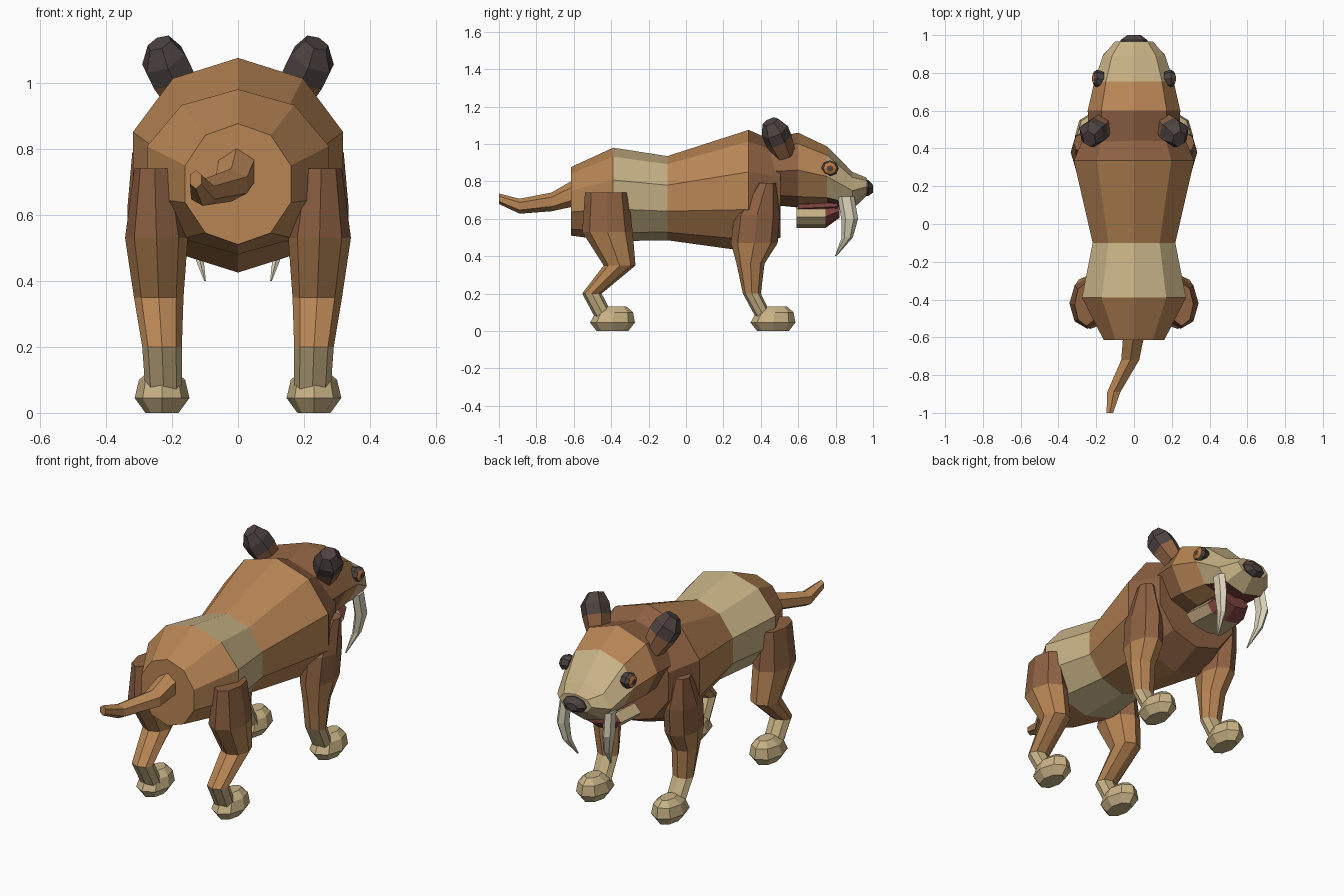
import bpy, bmesh, math
from mathutils import Vector

cube = bpy.data.objects.get("Cube")
if cube:
    bpy.data.objects.remove(cube)


def make_material(name, r, g, b):
    m = bpy.data.materials.new(name)
    m.use_nodes = True
    m.diffuse_color = (r, g, b, 1)
    m.node_tree.nodes["Principled BSDF"].inputs["Base Color"].default_value = (r, g, b, 1)
    return m


BROWN = make_material("brown fur", 0.48, 0.235, 0.09)
DARK = make_material("reddish brown fur", 0.27, 0.12, 0.055)
TAN = make_material("tan fur", 0.58, 0.45, 0.24)
BLACK = make_material("dark tips", 0.075, 0.056, 0.052)
IVORY = make_material("ivory", 0.70, 0.64, 0.48)
RED = make_material("mouth red", 0.20, 0.055, 0.05)
AMBER = make_material("amber", 0.55, 0.20, 0.04)

AXES = {"x": (Vector((0, 1, 0)), Vector((0, 0, 1))),
        "y": (Vector((1, 0, 0)), Vector((0, 0, 1))),
        "z": (Vector((1, 0, 0)), Vector((0, 1, 0)))}


def loft(name, rings, sides, axis, mats, mirror=False, belly=None):
    """Skin rings of (x, y, z, radius u, radius v); mats holds one colour per segment."""
    u, v = AXES[axis] if isinstance(axis, str) else axis
    bm = bmesh.new()
    loops = []
    for x, y, z, ru, rv in rings:
        loop = []
        for i in range(sides):
            a = math.tau * i / sides
            loop.append(bm.verts.new(Vector((x, y, z)) + u * ru * math.sin(a) + v * rv * math.cos(a)))
        loops.append(loop)
    slots = list(dict.fromkeys(mats + ([belly[0]] if belly else [])))
    for k, mat in enumerate(mats):
        for i in range(sides):
            j = (i + 1) % sides
            f = bm.faces.new((loops[k][i], loops[k][j], loops[k + 1][j], loops[k + 1][i]))
            f.material_index = slots.index(mat)
    bm.faces.new(loops[0]).material_index = slots.index(mats[0])
    bm.faces.new(loops[-1]).material_index = slots.index(mats[-1])
    bmesh.ops.recalc_face_normals(bm, faces=bm.faces)
    # underside colour beyond a given y
    if belly:
        for f in bm.faces:
            if f.normal.z < -0.75 and f.calc_center_median().y > belly[1]:
                f.material_index = slots.index(belly[0])
    sign_names = [(1, "left_"), (-1, "right_")] if mirror else [(1, "")]
    for sign, prefix in sign_names:
        copy = bm.copy()
        if sign < 0:
            for vert in copy.verts:
                vert.co.x *= -1
            bmesh.ops.reverse_faces(copy, faces=copy.faces)
        mesh = bpy.data.meshes.new(prefix + name)
        copy.to_mesh(mesh)
        copy.free()
        for m in slots:
            mesh.materials.append(m)
        bpy.context.collection.objects.link(bpy.data.objects.new(prefix + name, mesh))
    bm.free()


# Torso: ten-sided barrel with a tan saddle band
loft("torso", [(0, -.615, .693, .168, .183), (0, -.39, .73, .29, .25),
               (0, -.10, .71, .23, .225), (0, .335, .75, .335, .325),
               (0, .505, .75, .26, .25)], 10, "y", [BROWN, TAN, BROWN, DARK])

# Tail sweeping back and to the side
loft("tail", [(0, -.58, .745, .065, .075), (-.02, -.72, .69, .055, .05),
              (-.107, -.89, .667, .04, .04), (-.128, -1, .707, .02, .028)],
     6, "y", [BROWN] * 3)

# Head, muzzle and nose
loft("head", [(0, .40, .85, .24, .17), (0, .60, .86, .245, .20),
              (0, .755, .826, .21, .16), (0, .89, .75, .165, .10),
              (0, .967, .772, .10, .047)], 8, "y",
     [DARK, BROWN, TAN, TAN], belly=(RED, .7))
loft("nose", [(0, .94, .765, .075, .045), (0, .975, .765, .07, .043),
              (0, 1.0, .76, .035, .02)], 8, "y", [BLACK] * 2)

# Lower jaw with a red mouth
loft("lower_jaw", [(0, .59, .61, .14, .06), (0, .745, .61, .125, .06),
                   (0, .82, .64, .09, .035)], 8, "y", [TAN, RED])
loft("mouth_lining", [(0, .60, .655, .10, .03), (0, .81, .665, .085, .03)], 8, "y", [RED])

# Sabre teeth
loft("sabre_tooth", [(.135, .855, .72, .025, .045), (.14, .875, .60, .027, .045),
                     (.125, .862, .50, .02, .03), (.10, .80, .40, .003, .004)],
     6, "z", [IVORY] * 3, mirror=True)

# Ears lean outward and back, with dark tips
ear_dir = Vector((.08, -.08, .17)).normalized()
ear_u = ear_dir.cross(Vector((0, 1, 0))).normalized()
ear_v = ear_dir.cross(ear_u)
loft("ear", [(.165, .53, .94, .055, .06), (.20, .495, 1.02, .075, .075),
             (.225, .475, 1.07, .075, .075), (.238, .45, 1.12, .04, .045)],
     6, (ear_u, ear_v), [DARK, BLACK, BLACK], mirror=True)

# Eyes: dark rim, amber iris, dark pupil
loft("eye", [(.16, .765, .87, .04, .035), (.195, .77, .87, .047, .042),
             (.213, .77, .87, .036, .031), (.22, .77, .87, .018, .016),
             (.222, .77, .87, .008, .007)], 8, "x",
     [BLACK, BLACK, AMBER, BLACK], mirror=True)

# Legs
loft("hind_leg", [(.252, -.425, .74, .062, .115), (.247, -.42, .53, .095, .135),
                  (.24, -.355, .35, .075, .085), (.23, -.503, .20, .06, .052),
                  (.225, -.43, .06, .055, .05)],
     8, "z", [DARK, BROWN, BROWN, TAN], mirror=True)
loft("front_leg", [(.275, .43, .79, .045, .05), (.25, .38, .62, .085, .122),
                   (.245, .365, .47, .085, .125), (.24, .345, .36, .07, .075),
                   (.23, .352, .20, .06, .048), (.225, .425, .06, .055, .045)],
     8, "z", [DARK, DARK, BROWN, BROWN, TAN], mirror=True)

# Paws: low faceted pads
for label, py in (("hind_paw", -.393), ("front_paw", .465)):
    loft(label, [(.23, py, 0, .05, .085), (.23, py, .045, .083, .12),
                 (.23, py + .01, .10, .07, .10), (.23, py + .02, .13, .035, .055)],
         8, "z", [TAN] * 3, mirror=True)
